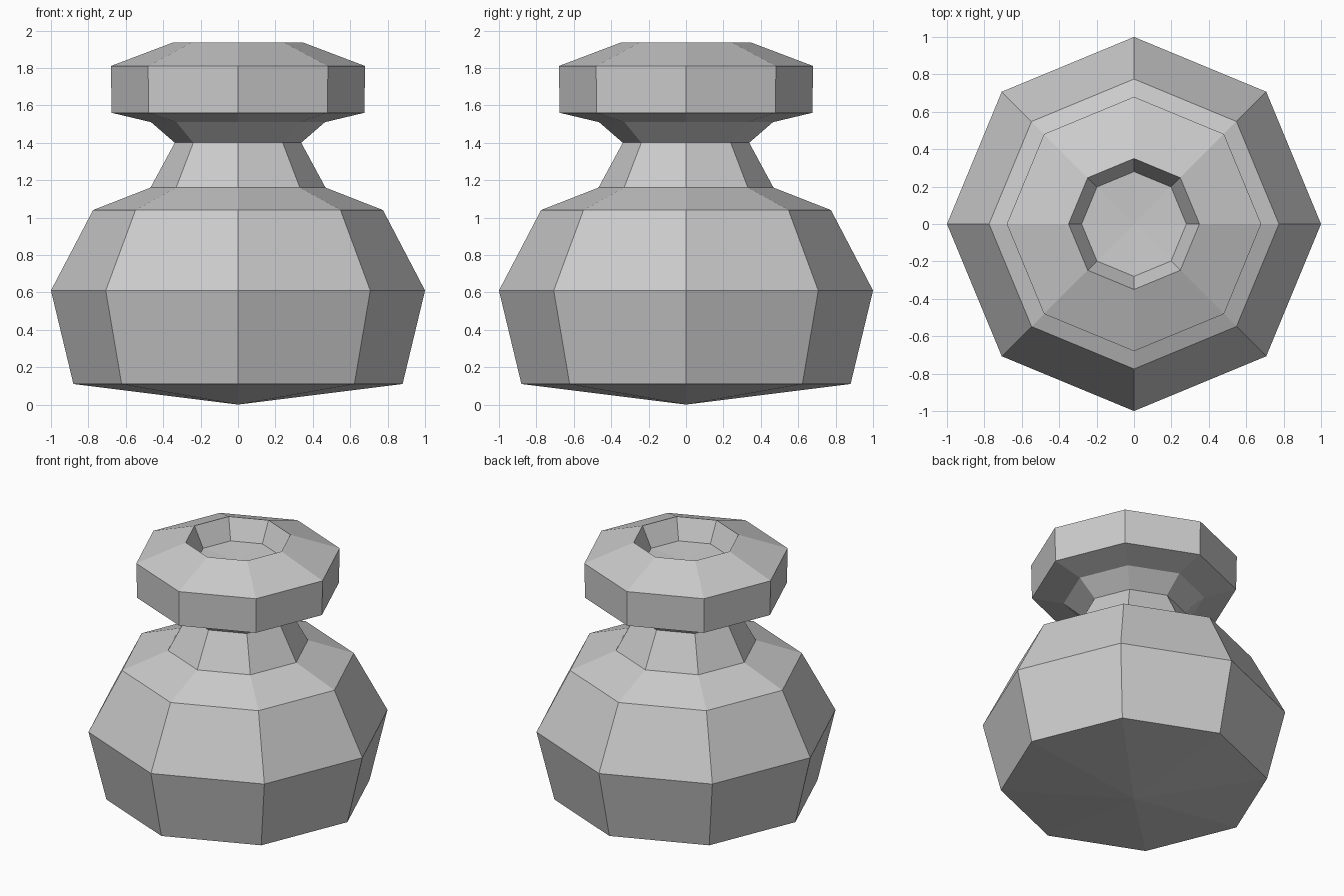
import bpy, bmesh
from math import cos, sin, tau

if "Cube" in bpy.data.objects:
    bpy.data.objects.remove(bpy.data.objects["Cube"])

SIDES = 8


def lathe(name, bottom_z, rings, top_z):
    """Revolve (radius, z) rings into an eight-sided solid with pointed end fans."""
    bm = bmesh.new()
    loops = [[bm.verts.new((r * cos(tau * i / SIDES), r * sin(tau * i / SIDES), z))
              for i in range(SIDES)] for r, z in rings]
    bottom = bm.verts.new((0, 0, bottom_z))
    top = bm.verts.new((0, 0, top_z))
    for i in range(SIDES):
        j = (i + 1) % SIDES
        bm.faces.new((bottom, loops[0][j], loops[0][i]))
        for a, b in zip(loops, loops[1:]):
            bm.faces.new((a[i], a[j], b[j], b[i]))
        bm.faces.new((loops[-1][i], loops[-1][j], top))
    bmesh.ops.recalc_face_normals(bm, faces=bm.faces)
    mesh = bpy.data.meshes.new(name)
    bm.to_mesh(mesh)
    bm.free()
    obj = bpy.data.objects.new(name, mesh)
    bpy.context.collection.objects.link(obj)
    return obj


profile = [
    # belly
    (0.88, 0.11), (1.0, 0.61), (0.775, 1.04),
    # shoulder and neck
    (0.468, 1.16), (0.338, 1.40),
    # flared lip
    (0.465, 1.51), (0.675, 1.56), (0.68, 1.81),
    # rim and recessed mouth
    (0.35, 1.935), (0.28, 1.79),
]
lathe("jar", 0.0, profile, 1.775)
